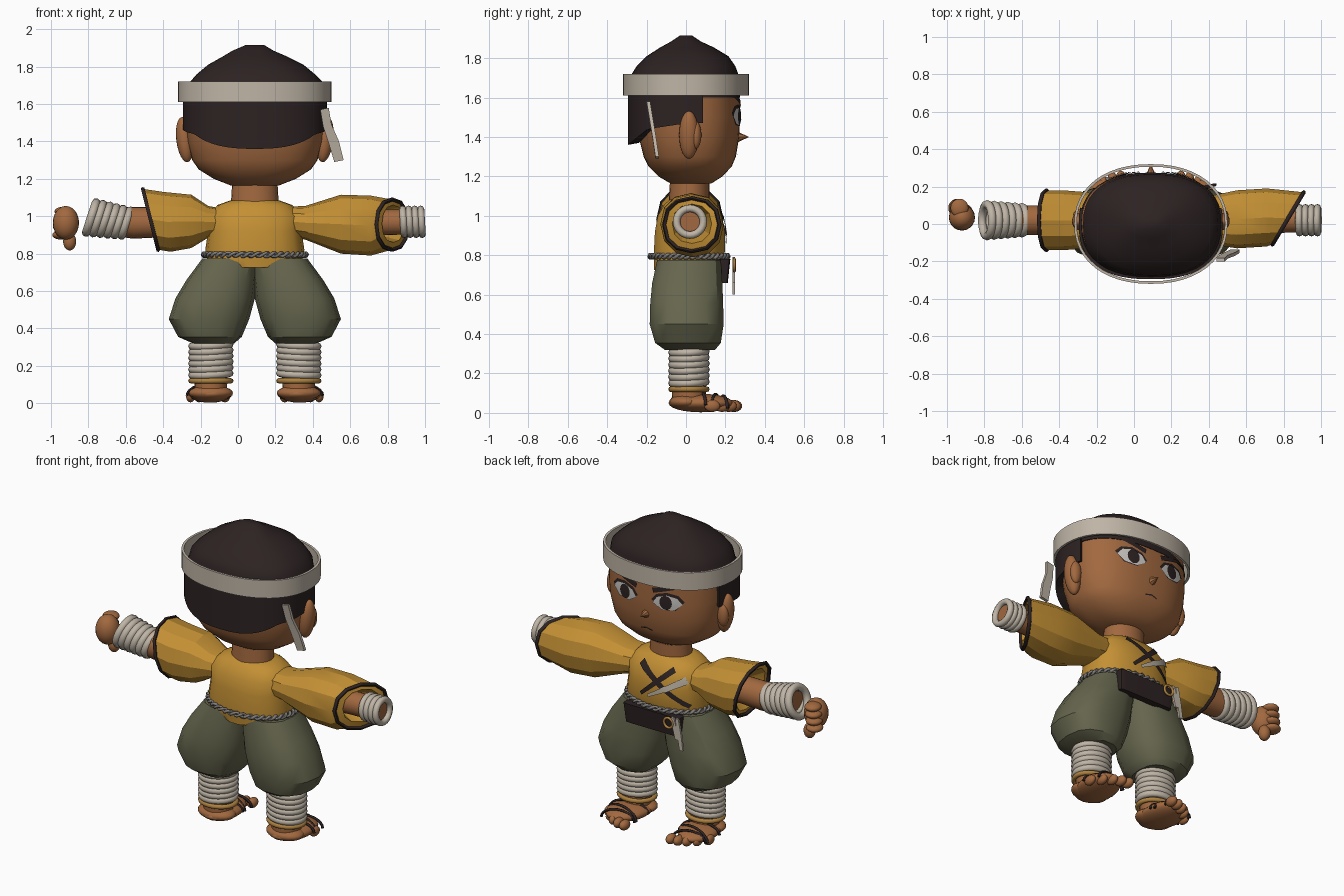
import bpy, bmesh, math
from mathutils import Vector

cube = bpy.data.objects.get("Cube")
if cube:
    bpy.data.objects.remove(cube, do_unlink=True)

C = 0.09          # body centre line
TAU = math.tau


def material(name, rgb):
    m = bpy.data.materials.new(name)
    m.use_nodes = True
    m.diffuse_color = (*rgb, 1)
    bsdf = m.node_tree.nodes["Principled BSDF"]
    bsdf.inputs["Base Color"].default_value = (*rgb, 1)
    bsdf.inputs["Roughness"].default_value = 0.8
    return m


SKIN = material("brown skin", (0.36, 0.14, 0.05))
HAIR = material("dark hair", (0.026, 0.016, 0.016))
CLOTH = material("ochre cloth", (0.55, 0.28, 0.035))
WRAP = material("pale linen", (0.52, 0.46, 0.38))
OLIVE = material("olive cloth", (0.13, 0.13, 0.075))
ROPE = material("grey rope", (0.22, 0.21, 0.2))
WHITE = material("eye white", (0.6, 0.58, 0.55))
GOLD = material("gold trim", (0.42, 0.22, 0.05))


def finish(ob, mat, angle=40):
    ob.data.materials.clear()
    ob.data.materials.append(mat)
    bpy.ops.object.select_all(action='DESELECT')
    ob.select_set(True)
    bpy.context.view_layer.objects.active = ob
    bpy.ops.object.shade_smooth_by_angle(angle=math.radians(angle))
    return ob


def grid(name, mat, rows, closed=True, caps=False, wrap=False, angle=40):
    """Skin rows of points with quads."""
    bm = bmesh.new()
    vs = [[bm.verts.new(p) for p in r] for r in rows]
    n = len(rows[0])
    pairs = list(zip(vs, vs[1:])) + ([(vs[-1], vs[0])] if wrap else [])
    for a, b in pairs:
        for i in range(n if closed else n - 1):
            j = (i + 1) % n
            bm.faces.new((a[i], a[j], b[j], b[i]))
    if caps:
        bm.faces.new(vs[0])
        bm.faces.new(vs[-1])
    bmesh.ops.recalc_face_normals(bm, faces=bm.faces)
    me = bpy.data.meshes.new(name)
    bm.to_mesh(me)
    bm.free()
    ob = bpy.data.objects.new(name, me)
    bpy.context.collection.objects.link(ob)
    return finish(ob, mat, angle)


def section(t, a0, a1, b0, b1, sa=0, sb=0, axis='z', n=24, p=2.4):
    """Rounded cross-section given by its extents, optionally slanted."""
    pts = []
    for i in range(n):
        c, s = math.cos(TAU * i / n), math.sin(TAU * i / n)
        a = (a1 - a0) / 2 * math.copysign(abs(c) ** (2 / p), c)
        b = (b1 - b0) / 2 * math.copysign(abs(s) ** (2 / p), s)
        tt = t + sa * a + sb * b
        a, b = a + (a0 + a1) / 2, b + (b0 + b1) / 2
        pts.append((a, b, tt) if axis == 'z' else (tt, a, b))
    return pts


def loft(name, mat, secs, axis='z', n=24, p=2.4, caps=True, angle=40):
    return grid(name, mat, [section(*s, axis=axis, n=n, p=p) for s in secs], True, caps, False, angle)


def front_of(secs, p):
    """Function giving the +y surface of a loft at (x, z)."""
    def y(x, z):
        for lo, hi in zip(secs, secs[1:]):
            if z <= hi[0]:
                break
        f = (z - lo[0]) / (hi[0] - lo[0])
        x0, x1, y0, y1 = [lo[k] + f * (hi[k] - lo[k]) for k in range(1, 5)]
        d = min(1, abs(x - (x0 + x1) / 2) / ((x1 - x0) / 2))
        return (y0 + y1) / 2 + (y1 - y0) / 2 * (1 - d ** p) ** (1 / p)
    return y


def patch(name, mat, outline, surf, off):
    """Convex painted shape laid on a surface."""
    cx = sum(p[0] for p in outline) / len(outline)
    cz = sum(p[1] for p in outline) / len(outline)
    rows = [[(cx + (x - cx) * k, cz + (z - cz) * k) for x, z in outline] for k in (1, 0.6, 0.2)]
    rows = [[(x, surf(x, z) + off, z) for x, z in r] for r in rows]
    bm_rows = rows + [[(cx, surf(cx, cz) + off, cz + 1e-4 * i) for i in range(len(outline))]]
    return grid(name, mat, bm_rows)


def stripe(name, mat, a, b, width, surf, off, taper=1.0, n=10):
    """Straight painted band from a to b laid on a surface."""
    a, b = Vector(a), Vector(b)
    side = Vector((a.y - b.y, b.x - a.x)).normalized() * width / 2
    rows = []
    for i in range(n + 1):
        f = i / n
        w = side * (1 + (taper - 1) * f)
        q = a.lerp(b, f)
        rows.append([(v.x, surf(v.x, v.y) + off, v.y) for v in (q - w, q, q + w)])
    return grid(name, mat, rows, closed=False)


def ball(name, mat, loc, radii, rot=(0, 0, 0)):
    bpy.ops.mesh.primitive_uv_sphere_add(segments=20, ring_count=12, location=loc, rotation=rot)
    ob = bpy.context.object
    ob.name, ob.scale = name, radii
    return finish(ob, mat)


def hoop(name, mat, loc, R, r, rot=(0, 0, 0), scale=(1, 1, 1)):
    bpy.ops.mesh.primitive_torus_add(major_segments=24, minor_segments=8, major_radius=R,
                                     minor_radius=r, location=loc, rotation=rot)
    ob = bpy.context.object
    ob.name, ob.scale = name, scale
    return finish(ob, mat, 60)


def tube(name, mat, pts, r, cyclic=False):
    cu = bpy.data.curves.new(name, 'CURVE')
    cu.dimensions, cu.bevel_depth, cu.bevel_resolution = '3D', r, 1
    sp = cu.splines.new('POLY')
    sp.points.add(len(pts) - 1)
    for q, p in zip(sp.points, pts):
        q.co = (*p, 1)
    sp.use_cyclic_u, cu.use_fill_caps = cyclic, not cyclic
    ob = bpy.data.objects.new(name, cu)
    bpy.context.collection.objects.link(ob)
    bpy.ops.object.select_all(action='DESELECT')
    ob.select_set(True)
    bpy.context.view_layer.objects.active = ob
    bpy.ops.object.convert(target='MESH')
    return finish(bpy.context.object, mat, 60)


# Head and neck
head = [(1.165, -.04, .22, -.08, .13), (1.2, -.13, .31, -.14, .185), (1.25, -.21, .39, -.19, .232),
        (1.3, -.245, .425, -.215, .253), (1.4, -.27, .45, -.24, .27), (1.5, -.28, .46, -.25, .275),
        (1.66, -.28, .46, -.26, .27)]
loft("head", SKIN, head, n=40)
face = front_of(head, 2.4)
loft("neck", SKIN, [(1.03, -.04, .22, -.09, .12), (1.2, -.03, .21, -.08, .12)], p=2)

# Hair crown and the nape hair wrapping round the back
loft("hair_crown", HAIR, [(1.6, -.29, .47, -.285, .275), (1.72, -.255, .45, -.275, .265),
     (1.76, -.22, .41, -.25, .25), (1.81, -.16, .35, -.2, .215), (1.855, -.08, .26, -.13, .14),
     (1.885, -.03, .19, -.075, .075), (1.915, .04, .14, -.03, .03)], n=40)
cols = []
for i in range(33):
    t = math.pi * (0.93 + 1.14 * i / 32)
    c, s = math.cos(t), math.sin(t)
    x = math.copysign(abs(c) ** .8, c)
    y = math.copysign(abs(s) ** .8, s)
    Y = .295 * y
    low = 1.36 + .08 * min(1, (Y + .295) / .1) + .03 * max(0, min(1, (Y + .195) / .2))
    outer, inner = (C + .385 * x, Y), (C + .34 * x, .24 * y)
    cols.append([(*outer, 1.63), (*outer, low), (*inner, low + .01), (*inner, 1.63)])
grid("nape_hair", HAIR, cols, True, True)

# Headband with hanging tail
loops = [(1.61, 0), (1.72, 0), (1.72, .014), (1.61, .014)]
grid("headband", WRAP, [section(z, C - .41 + d, C + .41 - d, -.32 + d, .32 - d, n=48, p=2.2)
                        for z, d in loops], wrap=True)
tail = [(.44, .485, -.2, 1.57), (.455, .5, -.185, 1.48), (.485, .54, -.17, 1.39), (.515, .565, -.155, 1.29)]
grid("headband_tail", WRAP, [[(a, y, z), (b, y, z + .01), (b, y + .018, z + .01), (a, y + .018, z)]
                             for a, b, y, z in tail], True, True)

# Face and ears
almond = [(.055, 1.49), (.085, 1.53), (.145, 1.55), (.205, 1.54), (.235, 1.505), (.19, 1.465), (.115, 1.457)]
for s, side in ((-1, "right"), (1, "left")):
    m = lambda pts: [(C + s * u, z) for u, z in pts]
    patch(side + "_eye_outline", HAIR, m([(u * 1.1 - .014, z + (.016 if z > 1.48 else -.003)) for u, z in almond]), face, .004)
    patch(side + "_eye_white", WHITE, m(almond), face, .007)
    patch(side + "_iris", HAIR, m([(.14 + .038 * math.cos(TAU * i / 16), 1.505 + .043 * math.sin(TAU * i / 16))
                                   for i in range(16)]), face, .0095)
    stripe(side + "_brow", HAIR, (C + s * .055, 1.565), (C + s * .22, 1.61), .032, face, .006, .5)
    ball(side + "_ear", SKIN, (C + s * .375, .015, 1.41), (.045, .05, .122), (0, s * .12, 0))
    ball(side + "_ear_lobe", SKIN, (C + s * .38, .05, 1.41), (.035, .028, .07))
    stripe(side + "_mouth", HAIR, (C, 1.312), (C + s * .04, 1.302), .008, face, .005)
bpy.ops.mesh.primitive_cone_add(vertices=8, radius1=.028, depth=.06, location=(C, .29, 1.4),
                                rotation=(-math.pi / 2, 0, 0))
bpy.context.object.name = "nose"
finish(bpy.context.object, SKIN)

# Tunic
torso = [(.725, -.03, .21, -.165, .17), (.77, -.165, .345, -.165, .185), (.82, -.175, .355, -.165, .2),
         (.92, -.16, .34, -.16, .2), (1.0, -.165, .345, -.145, .185), (1.06, -.11, .29, -.11, .15),
         (1.085, -.04, .22, -.08, .12)]
loft("tunic", CLOTH, torso, n=18, angle=30)
chest = front_of(torso, 2.4)
stripe("chest_band_long", HAIR, (.19, 1.04), (-.13, .83), .04, chest, .006, .6)
stripe("chest_band_short", HAIR, (-.03, 1.04), (.17, .86), .035, chest, .007, .6)
stripe("chest_sash", WRAP, (-.11, .99), (.12, .86), .045, chest, .009, .4)

# Sleeves with slanted openings
left = [(.24, -.09, .13, .9, 1.05), (.36, -.1, .14, .875, 1.055), (.55, -.13, .18, .8, 1.115),
        (.71, -.12, .19, .79, 1.11), (.82, -.11, .17, .82, 1.09, .6), (.83, -.07, .13, .86, 1.06, .6),
        (.72, -.04, .09, .9, 1.03)]
right = [(-.08, -.08, .12, .9, 1.04), (-.16, -.1, .14, .885, 1.055), (-.25, -.13, .17, .83, 1.115),
         (-.38, -.14, .18, .81, 1.13, 0, -.12), (-.46, -.14, .18, .82, 1.145, 0, -.25),
         (-.46, -.11, .15, .85, 1.11, 0, -.25), (-.38, -.06, .1, .9, 1.04)]
loft("left_sleeve", CLOTH, left, 'x', 12, 2.2, angle=25)
loft("right_sleeve", CLOTH, right, 'x', 12, 2.2, angle=25)
for name, s, d in (("left_cuff_trim", left[4], .004), ("right_cuff_trim", right[4], -.008)):
    ring = section(s[0] + d, *s[1:], axis='x', n=12, p=2.2)
    tube(name, HAIR, ring, .011, True)

# Forearms, linen wraps and the single fist
loft("right_forearm", SKIN, [(-.36, -.06, .1, .89, 1.05), (-.56, -.06, .1, .88, 1.05), (-.77, -.05, .09, .91, 1.05)], 'x', 20, 2)
loft("left_forearm", SKIN, [(.5, -.05, .09, .89, 1.04), (.975, -.045, .085, .905, 1.035)], 'x', 20, 2)
for i in range(6):
    hoop("right_arm_wrap", WRAP, (-.6 - .037 * i, .02, .963 + .006 * i), .07 + .003 * i, .023, (0, math.pi / 2 + .32, 0))
for i in range(4):
    hoop("left_arm_wrap", WRAP, (.885 + .032 * i, .02, .97), .068, .019, (0, math.pi / 2 - .06, 0))
ball("fist", SKIN, (-.92, .035, .965), (.07, .07, .09))
for i in range(4):
    ball("finger", SKIN, (-.945 + .004 * i, .085, .9 + .042 * i), (.048, .05, .025))
ball("thumb", SKIN, (-.9, .07, .865), (.035, .035, .048))

# Rope belt, pouch, ring and hanging cords
for phase in (0, math.pi):
    pts = []
    for i in range(120):
        t = TAU * i / 120
        k = 1 + .04 * math.cos(20 * t + phase)
        pts.append((C + .27 * k * math.cos(t), .015 + .195 * k * math.sin(t), .795 + .01 * math.sin(20 * t + phase)))
    tube("rope_belt", ROPE, pts, .009, True)
loft("belt_pouch", HAIR, [(.66, -.1, .27, .17, .212), (.78, -.11, .28, .17, .225)], p=8, n=16)
hoop("belt_ring", GOLD, (-.05, .245, .75), .03, .008, (math.pi / 2, 0, 0))
for x, end in ((-.11, .6), (-.08, .66)):
    rows = [[(x - .03 * f - w, .235, z), (x - .03 * f + w, .235, z), (x - .03 * f + w, .248, z), (x - .03 * f - w, .248, z)]
            for f, w, z in ((0, .01, .79), (.5, .014, (.79 + end) / 2), (1, .012, end))]
    grid("belt_cord", WRAP, rows, True, True)

# Legs, mirrored about the centre line
puff = [(.32, .11, .33, -.11, .15), (.355, .07, .41, -.16, .18), (.45, .03, .46, -.188, .195),
        (.56, 0, .425, -.185, .192), (.66, -.01, .365, -.175, .188), (.775, -.03, .28, -.15, .18)]
for s, side in ((-1, "right"), (1, "left")):
    loft(side + "_trouser_leg", OLIVE, [(z, C + s * a, C + s * b, c, d) for z, a, b, c, d in puff], n=14, p=2.5, angle=30)
    X = C + s * .235
    loft(side + "_shin", SKIN, [(.05, X - .085, X + .085, -.07, .1), (.36, X - .1, X + .1, -.08, .11)], p=2)
    for i in range(6):
        hoop(side + "_leg_wrap", WRAP, (X, .015, .155 + .031 * i), .095, .02, (.04, s * .05, 0), (1.06, .92, 1))
    hoop(side + "_anklet", GOLD, (X, .015, .12), .105, .014, (0, 0, 0), (1.02, .88, 1))
    ball(side + "_foot", SKIN, (X + s * .005, .075, .05), (.115, .165, .047), (0, 0, -s * .12))
    ball(side + "_heel", SKIN, (X, .0, .055), (.118, .085, .042))
    for i in range(5):
        ball(side + "_toe", SKIN, (X + s * (-.075 + .046 * i), .245 - .007 * i * i, .035), (.027 - .001 * i, .04, .03))
    for k, (y, w) in enumerate(((.08, .118), (.15, .112), (.19, .1))):
        arc = [(X + s * .01 + w * math.cos(math.pi * i / 12), y + .02 * math.cos(math.pi * i / 12) * (-1) ** k,
                .04 + .062 * math.sin(math.pi * i / 12) - .008 * k) for i in range(13)]
        tube(side + "_sandal_strap", HAIR, arc, .008)
